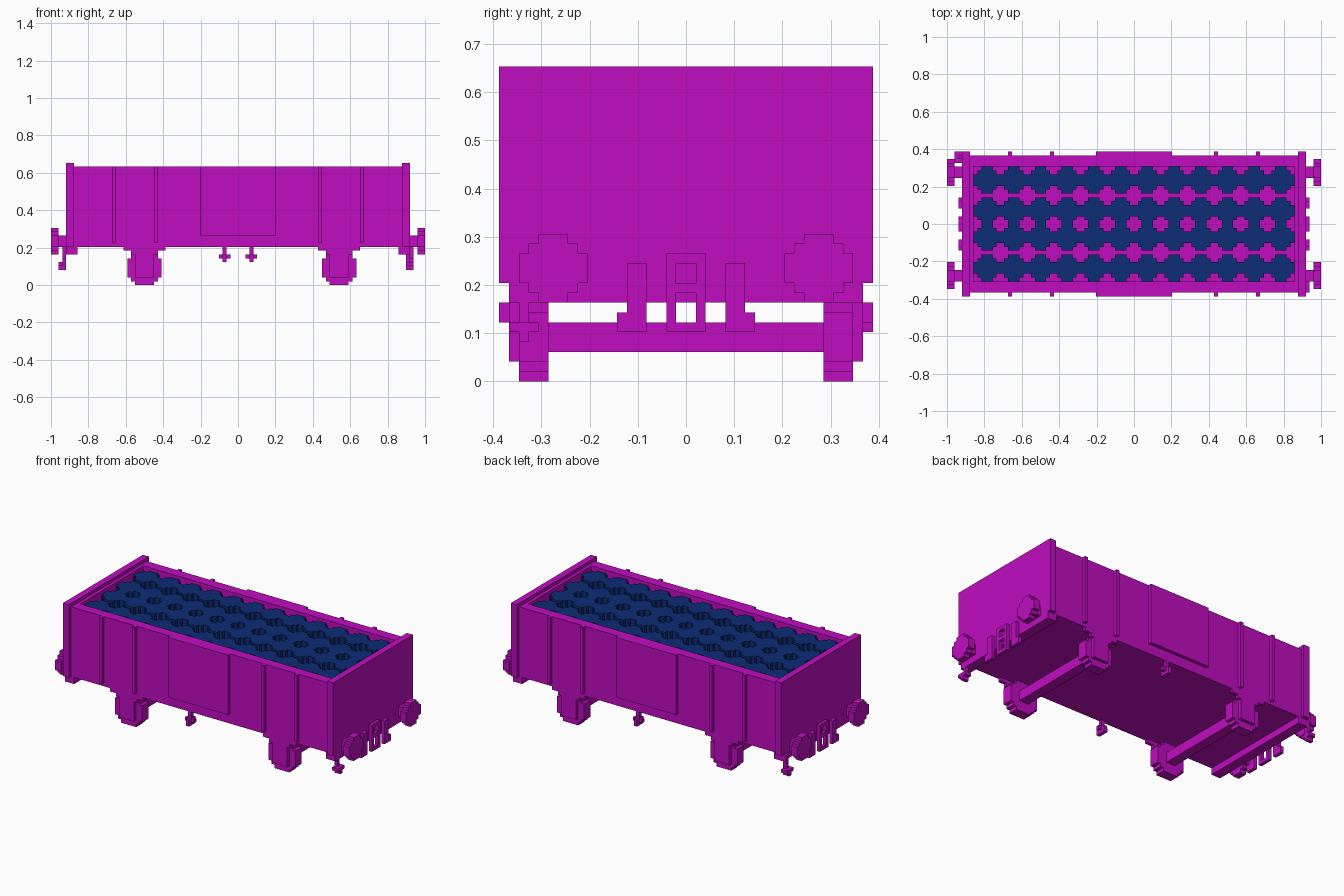
import bpy, bmesh
from mathutils import Vector

if "Cube" in bpy.data.objects:
    bpy.data.objects.remove(bpy.data.objects["Cube"])

U = 2 / 98  # one block of the blocky grid


def material(name, rgb):
    m = bpy.data.materials.new(name)
    m.use_nodes = True
    m.diffuse_color = (*rgb, 1)
    bsdf = next(n for n in m.node_tree.nodes if n.type == 'BSDF_PRINCIPLED')
    bsdf.inputs["Base Color"].default_value = (*rgb, 1)
    bsdf.inputs["Roughness"].default_value = 0.8
    return m


MAGENTA = material("magenta paint", (0.53, 0.004, 0.53))
NAVY = material("navy load", (0.004, 0.026, 0.18))


def finish(name, bm, mat):
    bmesh.ops.recalc_face_normals(bm, faces=bm.faces)
    bmesh.ops.scale(bm, vec=(U, U, U), verts=bm.verts)
    mesh = bpy.data.meshes.new(name)
    bm.to_mesh(mesh)
    bm.free()
    mesh.materials.append(mat)
    ob = bpy.data.objects.new(name, mesh)
    bpy.context.collection.objects.link(ob)
    return ob


def boxes(name, *spans, mat=MAGENTA):
    """One part from boxes given as x0, x1, y0, y1, z0, z1 in blocks."""
    bm = bmesh.new()
    for x0, x1, y0, y1, z0, z1 in spans:
        vs = bmesh.ops.create_cube(bm, size=1)["verts"]
        for v in vs:
            v.co = Vector((x1 if v.co.x > 0 else x0,
                           y1 if v.co.y > 0 else y0,
                           z1 if v.co.z > 0 else z0))
    return finish(name, bm, mat)


def stepped_disc(name, widths, axis, centre, depth, mat=MAGENTA):
    """Blocky disc: row widths from one edge to the other, extruded along an axis."""
    n = len(widths)
    right = []
    for i, w in enumerate(widths):
        for p in ((w / 2, i - n / 2), (w / 2, i + 1 - n / 2)):
            right.append(p)
    outline = right + [(-a, b) for a, b in reversed(right)]
    # drop repeated points and points in the middle of a straight run
    clean = []
    for i, p in enumerate(outline):
        q, r = outline[i - 1], outline[(i + 1) % len(outline)]
        if p != q and not (q[0] == p[0] == r[0]) and not (q[1] == p[1] == r[1]):
            clean.append(p)
    place = {'X': lambda a, b: Vector((0, a, b)),
             'Y': lambda a, b: Vector((a, 0, b)),
             'Z': lambda a, b: Vector((a, b, 0))}[axis]
    along = Vector([depth if axis == k else 0 for k in 'XYZ'])
    bm = bmesh.new()
    face = bm.faces.new([bm.verts.new(place(a, b) + Vector(centre)) for a, b in clean])
    new = bmesh.ops.extrude_face_region(bm, geom=[face])["geom"]
    bmesh.ops.translate(bm, vec=along,
                        verts=[g for g in new if isinstance(g, bmesh.types.BMVert)])
    # the starting face becomes the closing cap
    if not face.is_valid:
        bmesh.ops.holes_fill(bm, edges=bm.edges)
    return finish(name, bm, mat)


# Open tub
boxes("wagon_floor", (-43, 43, -18, 18, 10, 11))
for side, s in (("left", 1), ("right", -1)):
    boxes(f"{side}_end_inner_wall", (*sorted((s * 42, s * 43)), -15, 15, 11, 31))
    boxes(f"{side}_end_board", (*sorted((s * 43, s * 45)), -19, 19, 10, 32))
    boxes(f"{side}_end_beam", (*sorted((s * 42, s * 45)), -18, 18, 8, 10))

# Side walls with ribs and a raised centre door
for side, s in (("back", 1), ("front", -1)):
    y = sorted((s * 18, s * 19))
    boxes(f"{side}_wall", (-43, 43, *sorted((s * 15, s * 18)), 11, 31))
    boxes(f"{side}_ribs", *[(x, x + 1, *y, 11, 31) for x in (-33, -22, 21, 32)])
    boxes(f"{side}_door", (-10, 10, *y, 13, 31))

# Load: four rows of twelve round stacks
for i, y in enumerate((-11.5, -3.5, 3.5, 11.5)):
    row = stepped_disc(f"load_row_{i + 1}", (3, 5, 7, 7, 7, 5, 3), 'Z',
                       (-38.5, y, 11), 19, NAVY)
    arr = row.modifiers.new("repeat", 'ARRAY')
    arr.count = 12
    arr.use_relative_offset = False
    arr.use_constant_offset = True
    arr.constant_offset_displace = (7 * U, 0, 0)

# Wheel sets
for end, x in (("right", -24.5), ("left", 26.5)):
    boxes(f"{end}_axle", (x - 1.5, x + 1.5, -14, 14, 3, 6))
    for side, s in (("back", 1), ("front", -1)):
        stepped_disc(f"{end}_{side}_wheel", (5, 7, 9, 9, 9, 9, 9, 7, 5), 'Y',
                     (x, 14 * s, 4.5), 3 * s)
        y = sorted((s * 17, s * 18))
        boxes(f"{end}_{side}_axle_box",
              (x - 2.5, x + 2.5, *y, 2, 9),
              (x - 3.5, x + 3.5, *y, 8, 9),
              (x - 5.5, x + 5.5, *y, 9, 10))

# Buffers and coupling gear on both ends
for end, s in (("left", 1), ("right", -1)):
    for side, t in (("back", 1), ("front", -1)):
        y = 13.5 * t
        boxes(f"{end}_{side}_buffer_stem",
              (*sorted((45 * s, 47 * s)), y - 1.5, y + 1.5, 10, 13))
        stepped_disc(f"{end}_{side}_buffer_head", (3, 5, 7, 7, 7, 5, 3), 'X',
                     (47 * s, y, 11.5), 2 * s)
    x = sorted((45 * s, 46 * s))
    boxes(f"{end}_coupling_chain",
          (*x, -2, -1, 5, 13), (*x, 1, 2, 5, 13),
          *[(*x, -1, 1, z, z + 1) for z in (5, 9, 12)])
    boxes(f"{end}_brake_hoses",
          (*x, -6, -4, 5, 12), (*x, -7, -6, 5, 7),
          (*x, 4, 6, 5, 12), (*x, 6, 7, 5, 7))

# Corner handles, on opposite corners
boxes("left_front_handle", (44, 45, -17, -16, 4, 8), (44, 46, -18, -15, 5, 6),
      (45, 46, -17, -16, 4, 6))
boxes("right_back_handle", (-46, -45, 17, 18, 4, 10), (-47, -45, 16, 19, 5, 6),
      (-47, -46, 17, 18, 4, 6))

# Small valves hanging under the sides
for side, x, y in (("back", 3.5, 17.5), ("front", -3.5, -17.5)):
    boxes(f"{side}_valve",
          (x - 0.5, x + 0.5, y - 0.5, y + 0.5, 6, 10),
          (x - 1.5, x + 1.5, y - 0.5, y + 0.5, 7, 8),
          (x - 0.5, x + 0.5, y - 1.5, y + 1.5, 6, 8))
